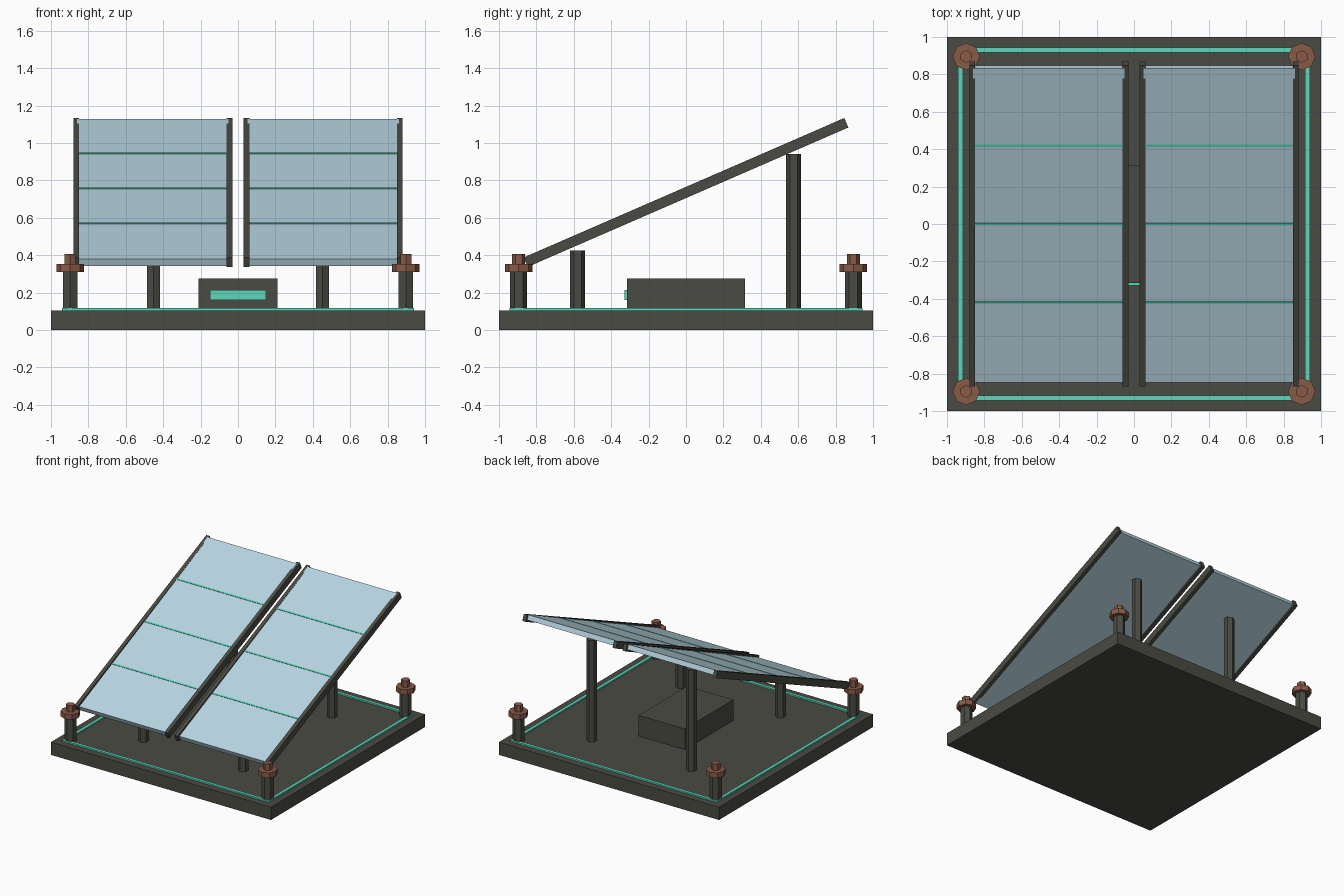
import bpy, math
from mathutils import Matrix, Vector

if "Cube" in bpy.data.objects:
    bpy.data.objects.remove(bpy.data.objects["Cube"])

def mat(name, rgb):
    m = bpy.data.materials.new(name)
    m.diffuse_color = (*rgb, 1)
    m.use_nodes = True
    m.node_tree.nodes["Principled BSDF"].inputs["Base Color"].default_value = m.diffuse_color
    return m

DARK = mat("dark metal", (0.07, 0.07, 0.058))
TEAL = mat("teal glow", (0.11, 0.68, 0.50))
COPPER = mat("copper", (0.25, 0.105, 0.065))
GLASS = mat("pale blue glass", (0.48, 0.67, 0.76))

def box(name, c, size, m, tilt=0.0):
    bpy.ops.mesh.primitive_cube_add(size=1, location=c, rotation=(math.radians(tilt), 0, 0))
    o = bpy.context.object
    o.name = name
    o.scale = size
    o.data.materials.append(m)
    return o

def prism(name, x, y, z0, z1, r, n, m, turn=0.0):
    bpy.ops.mesh.primitive_cylinder_add(vertices=n, radius=r, depth=z1 - z0,
                                        location=(x, y, (z0 + z1) / 2), rotation=(0, 0, turn))
    o = bpy.context.object
    o.name = name
    o.data.materials.append(m)
    return o

# Base slab and glowing border strips
box("base_slab", (0, 0, 0.0525), (2, 2, 0.105), DARK)
for s in (-1, 1):
    box("border_strip_x", (0, s * 0.93, 0.109), (1.88, 0.026, 0.016), TEAL)
    box("border_strip_y", (s * 0.928, 0, 0.109), (0.026, 1.88, 0.016), TEAL)

# Corner posts with copper collars and nuts
for sx in (-1, 1):
    for sy in (-1, 1):
        x, y = sx * 0.897, sy * 0.895
        prism("corner_post", x, y, 0.1, 0.33, 0.045, 6, DARK)
        prism("collar", x, y, 0.31, 0.352, 0.073, 8, COPPER)
        prism("nut", x, y, 0.35, 0.405, 0.034, 6, COPPER)

# Control box with lit front display
box("control_box", (0, 0, 0.1875), (0.42, 0.63, 0.175), DARK)
box("box_display", (0, -0.32, 0.187), (0.30, 0.02, 0.055), TEAL)

# Two tilted panels with side rails, cell lines and support legs
ANG, PIVOT = 24.0, 0.735
a = math.radians(ANG)
for s in (-1, 1):
    cx = s * 0.455
    box("panel", (cx, 0, PIVOT), (0.81, 1.84, 0.04), GLASS, ANG)
    for e in (-1, 1):
        box("panel_rail", (cx + e * 0.41, 0, PIVOT), (0.031, 1.87, 0.055), DARK, 23.5)
    for t in (-0.46, 0, 0.46):
        y = t * math.cos(a) - 0.02 * math.sin(a) + 0.008
        z = PIVOT + t * math.sin(a) + 0.021 * math.cos(a) + 0.002
        box("cell_line", (cx, y, z), (0.79, 0.012, 0.008), TEAL, ANG)
    prism("front_leg", s * 0.453, -0.58, 0.1, 0.425, 0.04, 6, DARK)
    prism("rear_leg", s * 0.453, 0.575, 0.1, 0.94, 0.04, 6, DARK)
